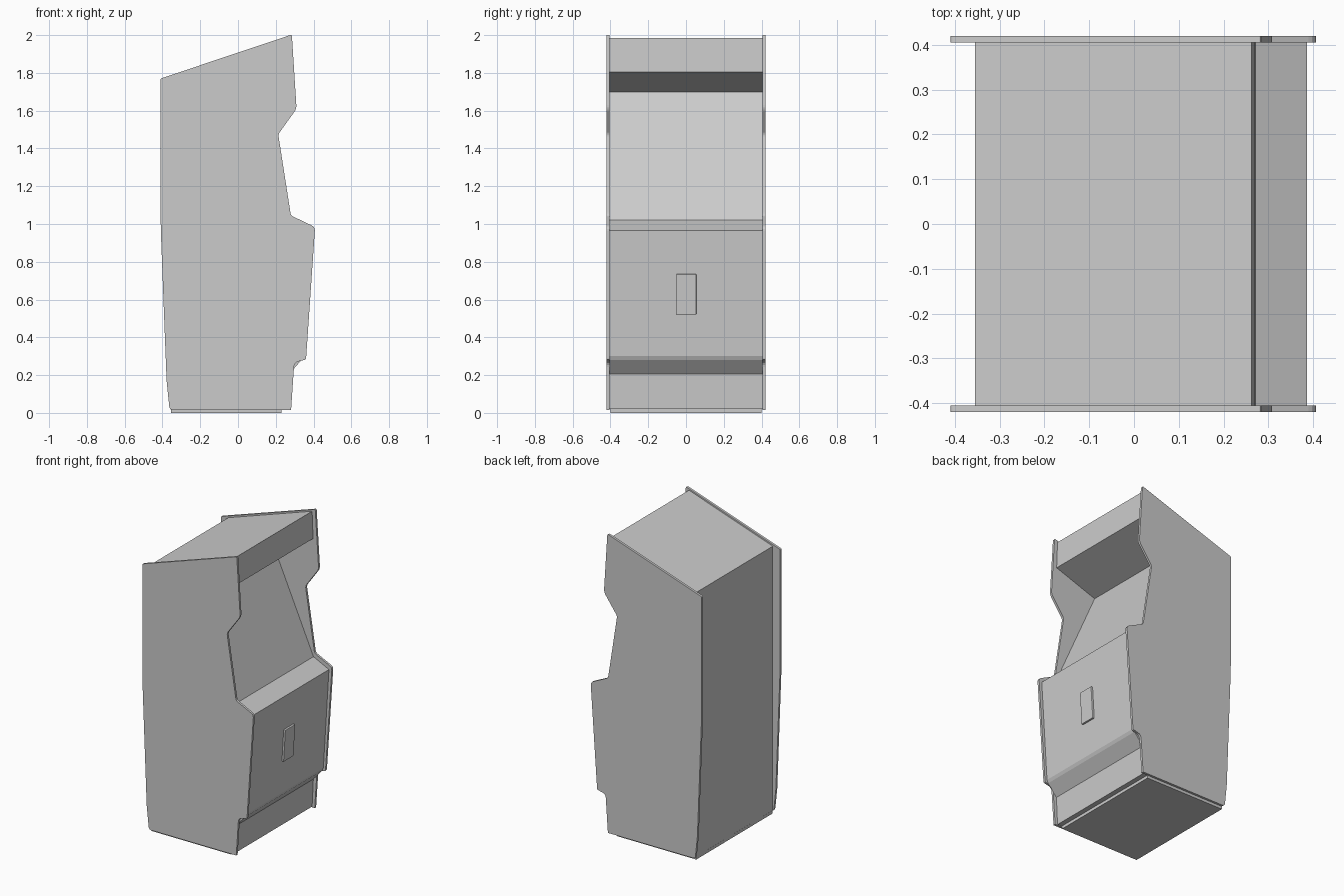
import bpy, bmesh, math
from mathutils import Vector

if "Cube" in bpy.data.objects:
    bpy.data.objects.remove(bpy.data.objects["Cube"])


def rounded(points):
    """Soften each (x, z, radius) corner with a short curve."""
    out, n = [], len(points)
    for i, (x, z, r) in enumerate(points):
        p = Vector((x, z))
        if r == 0:
            out.append(p)
            continue
        a = p + (Vector(points[i - 1][:2]) - p).normalized() * r
        b = p + (Vector(points[(i + 1) % n][:2]) - p).normalized() * r
        for k in range(5):
            t = k / 4
            out.append(a * (1 - t) ** 2 + p * 2 * t * (1 - t) + b * t ** 2)
    return out


def extrude_profile(name, profile, y0, y1):
    """Solid made from an x-z outline, running from y0 to y1."""
    bm = bmesh.new()
    face = bm.faces.new([bm.verts.new((x, y0, z)) for x, z in profile])
    ext = bmesh.ops.extrude_face_region(bm, geom=[face])
    verts = [v for v in ext["geom"] if isinstance(v, bmesh.types.BMVert)]
    bmesh.ops.translate(bm, verts=verts, vec=(0, y1 - y0, 0))
    bmesh.ops.recalc_face_normals(bm, faces=bm.faces)
    mesh = bpy.data.meshes.new(name)
    bm.to_mesh(mesh)
    bm.free()
    obj = bpy.data.objects.new(name, mesh)
    bpy.context.collection.objects.link(obj)
    return obj


def box(name, loc, size, tilt=0, bevel=0):
    bpy.ops.mesh.primitive_cube_add(size=1, location=loc, rotation=(0, tilt, 0))
    obj = bpy.context.object
    obj.name = name
    obj.scale = size
    bpy.ops.object.transform_apply(location=False, rotation=False, scale=True)
    if bevel:
        mod = obj.modifiers.new("edge", "BEVEL")
        mod.width, mod.segments = bevel, 2
    return obj


# Side panels: the full cabinet silhouette
side = rounded([
    (-0.41, 1.77, 0.006), (0.285, 2.003, 0.01), (0.31, 1.61, 0.02),
    (0.213, 1.475, 0.015), (0.28, 1.045, 0.015), (0.408, 0.984, 0.02),
    (0.36, 0.282, 0.008), (0.298, 0.268, 0.025), (0.281, 0.015, 0),
    (-0.362, 0.015, 0.02), (-0.378, 0.17, 0), (-0.41, 1.0, 0.1)])
for label, y in (("right", -0.42), ("left", 0.405)):
    extrude_profile(f"side_panel_{label}", side, y, y + 0.015)

# Cabinet body: top, marquee, hood, screen, control deck, door and kick plate
body = [
    (-0.355, 1.777), (0.262, 1.985), (0.269, 1.805), (-0.03, 1.70),
    (0.272, 1.02), (0.386, 0.965), (0.345, 0.30), (0.336, 0.28),
    (0.271, 0.205), (0.262, 0.02), (-0.355, 0.02)]
extrude_profile("cabinet_body", body, -0.405, 0.405)

# Base plate
box("base_plate", (-0.063, 0, 0.01), (0.585, 0.80, 0.02))

# Coin door, tilted with the front panel
tilt = math.atan2(0.041, 0.665)
box("coin_door", (0.367, 0.002, 0.628), (0.022, 0.105, 0.215), tilt, 0.004)
